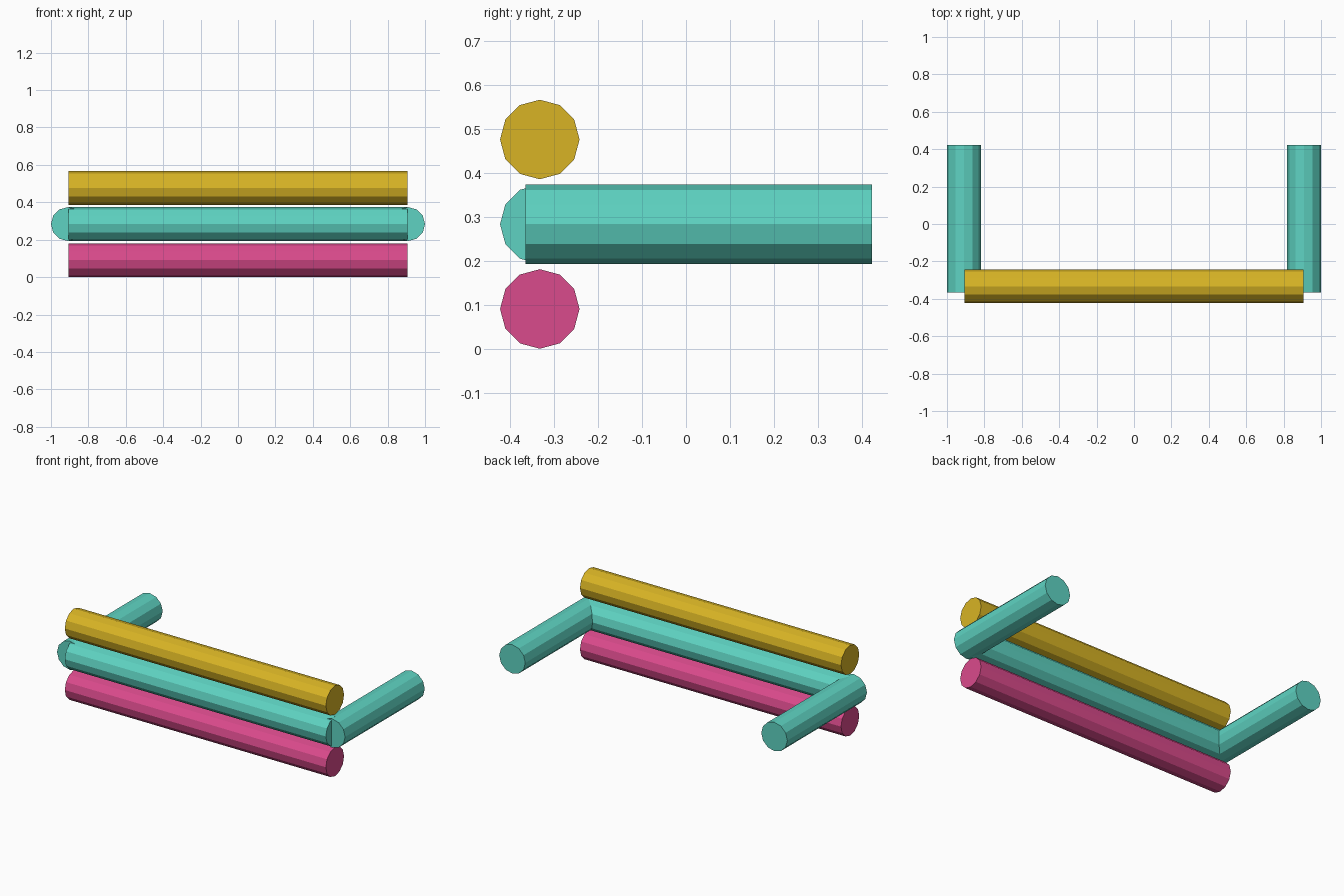
import bpy
from math import pi

cube = bpy.data.objects.get("Cube")
if cube:
    bpy.data.objects.remove(cube, do_unlink=True)


def make_material(name, rgb):
    mat = bpy.data.materials.new(name)
    mat.use_nodes = True
    colour = (*rgb, 1)
    mat.diffuse_color = colour
    mat.node_tree.nodes["Principled BSDF"].inputs["Base Color"].default_value = colour
    return mat


yellow = make_material("yellow", (0.686, 0.456, 0.018))
teal = make_material("teal", (0.112, 0.651, 0.539))
pink = make_material("pink", (0.701, 0.069, 0.262))

RADIUS = 0.0905
SPACING = 0.193
BAR_LENGTH = 1.812
BAR_Y = -0.333
ARM_FRONT, ARM_BACK = -0.366, 0.4235


def make_pole(name, location, rotation, length, material):
    """Flat-shaded twelve-sided pole."""
    bpy.ops.mesh.primitive_cylinder_add(
        vertices=12, radius=RADIUS, depth=length,
        location=location, rotation=rotation)
    pole = bpy.context.object
    pole.name = name
    pole.data.materials.append(material)
    return pole


# Three stacked bars across the front
bars = [("lower_bar", pink), ("middle_bar", teal), ("upper_bar", yellow)]
for level, (name, material) in enumerate(bars):
    make_pole(name, (0, BAR_Y, RADIUS + level * SPACING),
              (0, pi / 2, 0), BAR_LENGTH, material)

# Side arms running back from the ends of the middle bar
for side, sign in (("left", 1), ("right", -1)):
    make_pole(side + "_arm",
              (sign * (1 - RADIUS), (ARM_FRONT + ARM_BACK) / 2, RADIUS + SPACING),
              (pi / 2, 0, 0), ARM_BACK - ARM_FRONT, teal)
